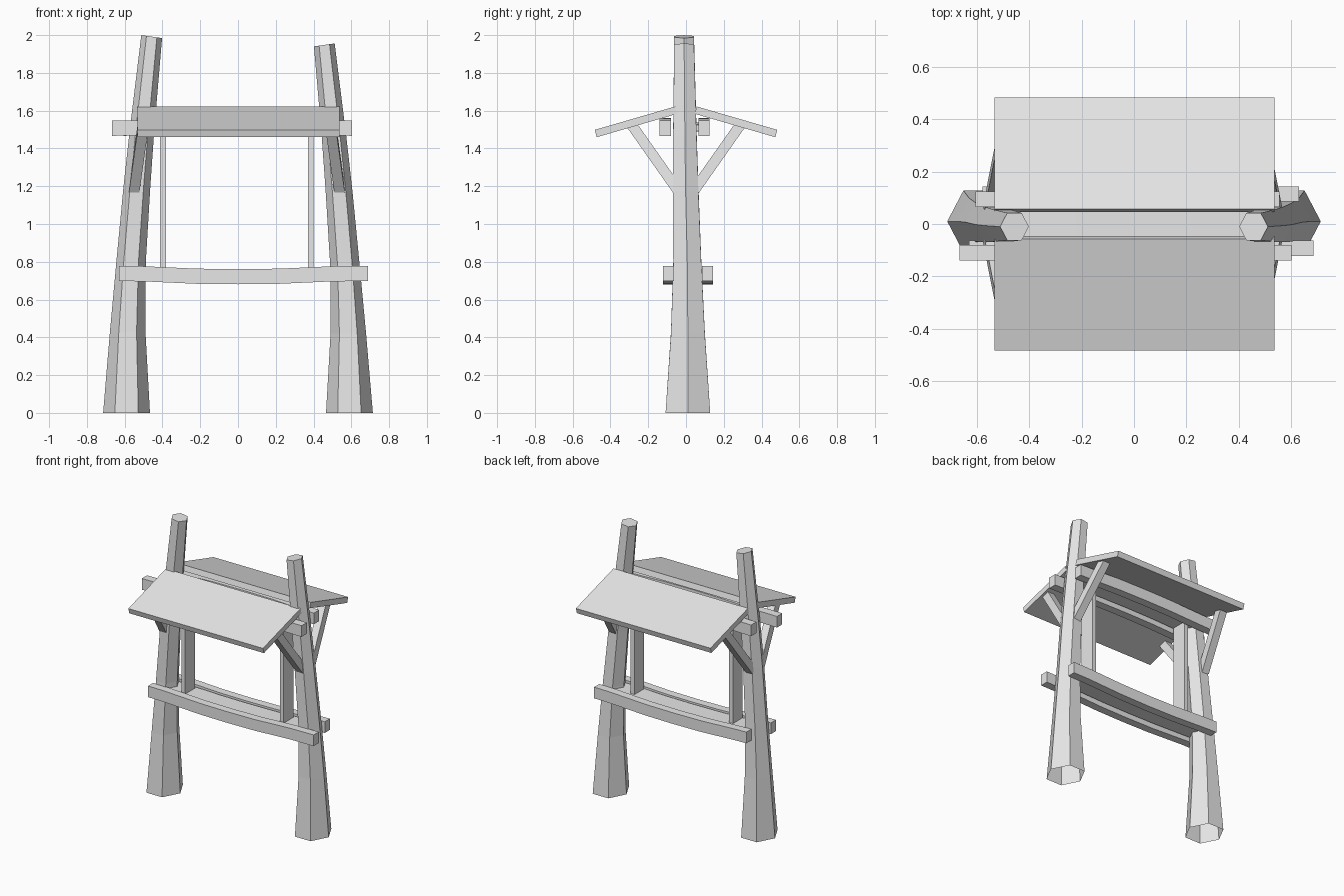
import bpy
import bmesh
from math import cos, sin, pi, radians
from mathutils import Vector, Matrix

cube = bpy.data.objects.get("Cube")
if cube:
    bpy.data.objects.remove(cube, do_unlink=True)

GREY = (0.8, 0.8, 0.8, 1)
mat = bpy.data.materials.new("pale grey")
mat.use_nodes = True
mat.diffuse_color = GREY
mat.node_tree.nodes["Principled BSDF"].inputs["Base Color"].default_value = GREY


def finish(name, bm):
    bmesh.ops.recalc_face_normals(bm, faces=bm.faces)
    mesh = bpy.data.meshes.new(name)
    bm.to_mesh(mesh)
    bm.free()
    mesh.materials.append(mat)
    obj = bpy.data.objects.new(name, mesh)
    bpy.context.collection.objects.link(obj)
    return obj


def loft(name, rings, cap_start=True):
    """Skin a list of matching point rings and cap the ends."""
    bm = bmesh.new()
    loops = [[bm.verts.new(p) for p in ring] for ring in rings]
    n = len(loops[0])
    for a, b in zip(loops, loops[1:]):
        for i in range(n):
            j = (i + 1) % n
            bm.faces.new((a[i], a[j], b[j], b[i]))
    bm.faces.new(loops[-1])
    if cap_start:
        bm.faces.new(loops[0])
    return finish(name, bm)


def box(name, size, matrix):
    bm = bmesh.new()
    bmesh.ops.create_cube(bm, size=1, matrix=matrix @ Matrix.Diagonal((*size, 1)))
    return finish(name, bm)


def beam(name, x0, x1, y, z, width, height, sag):
    """Beam along x whose middle is bent down by sag."""
    rings = []
    for x, drop in ((x0, 0), (-0.5, 0.1), (-0.22, 0.85), (0, 1),
                    (0.22, 0.85), (0.5, 0.1), (x1, 0)):
        c = z - sag * drop
        rings.append([(x, y + sy * width / 2, c + sz * height / 2)
                      for sy, sz in ((-1, -1), (1, -1), (1, 1), (-1, 1))])
    return loft(name, rings)


# Tapered six-sided posts leaning inward, open underneath
# station: height, centre x, centre y, radius
stations = [(0, 0.59, 0.01, 0.124), (0.43, 0.584, 0.01, 0.094),
            (0.8, 0.566, 0.007, 0.078), (1.2, 0.535, -0.002, 0.071),
            (1.5, 0.508, -0.006, 0.065), (1.992, 0.457, -0.01, 0.055)]
for name, side, stretch in (("left_post", 1, 0.978), ("right_post", -1, 1)):
    rings = []
    for z, cx, cy, r in stations:
        tilt = 0.14 if z > 1.9 else 0
        rings.append([(side * (cx + r * cos(a)), cy + 1.1 * r * sin(a),
                       z * stretch + tilt * r * cos(a))
                      for a in (i * pi / 3 for i in range(6))])
    loft(name, rings, cap_start=False)

# Paired cross beams, arched at the top and sagging at the bottom
beam("upper_front_beam", -0.667, 0.603, -0.11, 1.507, 0.06, 0.08, -0.014)
beam("upper_back_beam", -0.605, 0.557, 0.095, 1.507, 0.06, 0.08, -0.014)
beam("lower_front_beam", -0.63, 0.687, -0.093, 0.738, 0.058, 0.08, 0.017)
beam("lower_back_beam", -0.58, 0.63, 0.115, 0.738, 0.058, 0.08, 0.017)

# Inner frame: planks between the beams and two uprights
beam("upper_plank", -0.5, 0.49, 0.005, 1.507, 0.13, 0.035, -0.014)
beam("lower_plank", -0.56, 0.55, 0.01, 0.745, 0.13, 0.04, 0.012)
for name, x in (("left_upright", 0.386), ("right_upright", -0.397)):
    box(name, (0.03, 0.11, 0.78), Matrix.Translation((x, 0, 1.125)))

# Two sloping roof boards with a gap along the ridge
for name, side in (("front_roof_board", -1), ("back_roof_board", 1)):
    place = (Matrix.Translation((0.002, side * 0.057, 1.622))
             @ Matrix.Rotation(-side * radians(16.2), 4, 'X')
             @ Matrix.Translation((0, side * 0.222, -0.02)))
    box(name, (1.07, 0.444, 0.04), place)

# Diagonal braces from the posts to the underside of the roof
for end, sy in (("front", -1), ("back", 1)):
    for side, x0, x1 in (("left", 0.538, 0.49), ("right", -0.55, -0.502)):
        low = Vector((x0, sy * 0.045, 1.18))
        high = Vector((x1, sy * 0.288, 1.525))
        z_axis = (high - low).normalized()
        y_axis = z_axis.cross(Vector((1, 0, 0))).normalized()
        x_axis = y_axis.cross(z_axis)
        turn = Matrix((x_axis, y_axis, z_axis)).transposed().to_4x4()
        box(f"{end}_{side}_brace", (0.055, 0.055, (high - low).length),
            Matrix.Translation((low + high) / 2) @ turn)
